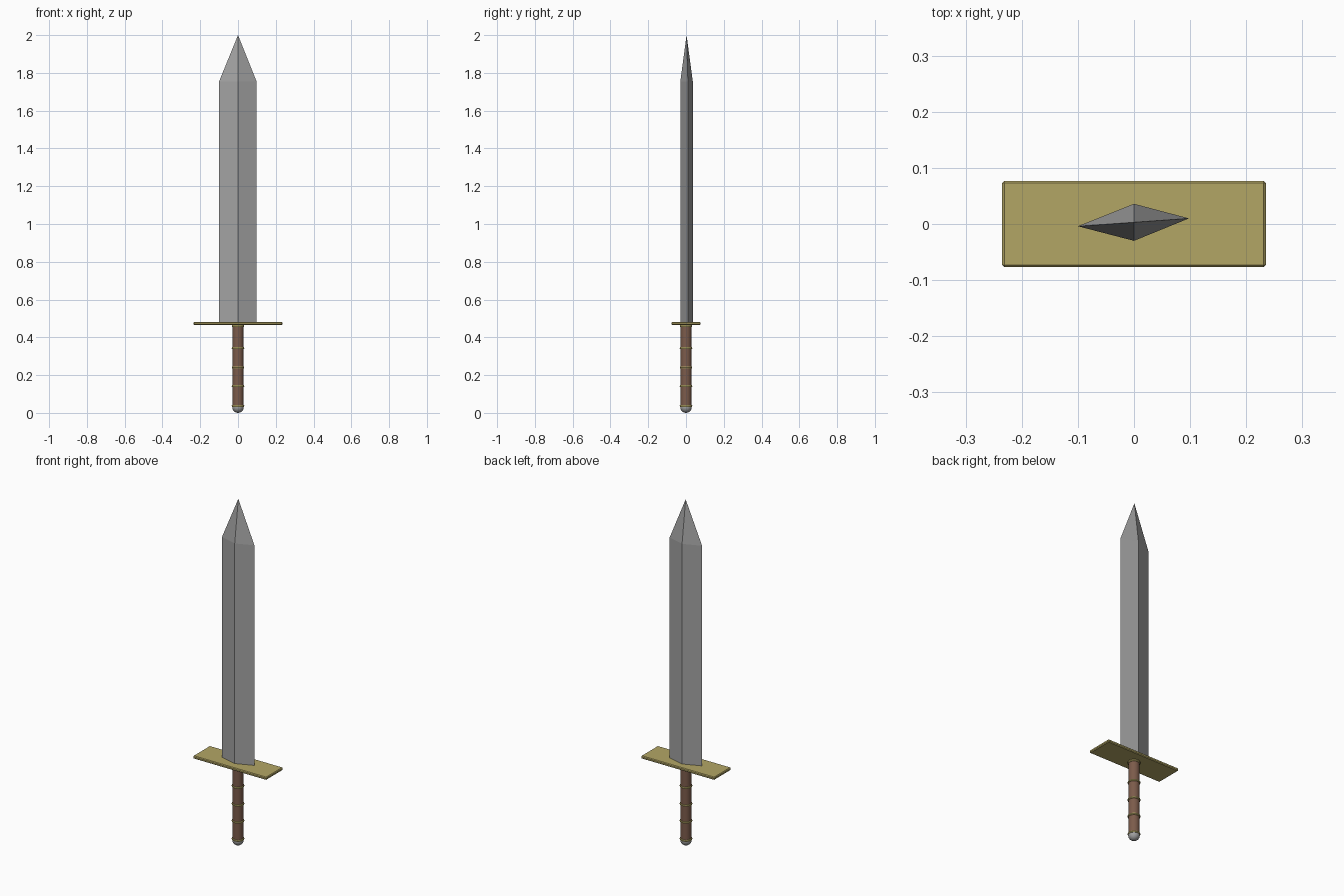
import bpy
import bmesh

cube = bpy.data.objects.get("Cube")
if cube:
    bpy.data.objects.remove(cube, do_unlink=True)


def material(name, rgb):
    m = bpy.data.materials.new(name)
    m.use_nodes = True
    m.diffuse_color = (*rgb, 1)
    bsdf = next(n for n in m.node_tree.nodes if n.type == 'BSDF_PRINCIPLED')
    bsdf.inputs["Base Color"].default_value = (*rgb, 1)
    return m


steel = material("steel grey", (0.36, 0.36, 0.36))
gold = material("dull gold", (0.45, 0.38, 0.13))
leather = material("brown leather", (0.20, 0.105, 0.07))


def finish(name, mat, smooth=False):
    ob = bpy.context.object
    ob.name = ob.data.name = name
    ob.data.materials.append(mat)
    if smooth:
        bpy.ops.object.shade_smooth_by_angle()
    return ob


# Blade: slightly skewed diamond section rising to a point
SECTION = [(-0.1, -0.004), (0, -0.03), (0.098, 0.01), (0, 0.036)]
bm = bmesh.new()
low, high = [[bm.verts.new((x, y, z)) for x, y in SECTION] for z in (0.475, 1.755)]
tip = bm.verts.new((0, 0.003, 2))
bm.faces.new(low[::-1])
for i in range(4):
    j = (i + 1) % 4
    bm.faces.new((low[i], low[j], high[j], high[i]))
    bm.faces.new((high[i], high[j], tip))
mesh = bpy.data.meshes.new("blade")
bm.to_mesh(mesh)
bm.free()
blade = bpy.data.objects.new("blade", mesh)
blade.data.materials.append(steel)
bpy.context.collection.objects.link(blade)

# Guard: thin plate with bevelled edges
bpy.ops.mesh.primitive_cube_add(size=1, location=(0, 0, 0.474))
bpy.context.object.scale = (0.47, 0.154, 0.016)
bpy.ops.object.transform_apply(location=False, rotation=False, scale=True)
guard = finish("guard", gold)
bevel = guard.modifiers.new("edge", 'BEVEL')
bevel.width = 0.004
bevel.segments = 1

# Grip
bpy.ops.mesh.primitive_cylinder_add(vertices=32, radius=0.029, depth=0.435, location=(0, 0, 0.2525))
finish("grip", leather, True)

# Gold bands around the grip
for n, z in enumerate((0.037, 0.142, 0.24, 0.343, 0.46)):
    bpy.ops.mesh.primitive_torus_add(major_segments=32, minor_segments=8, major_radius=0.027,
                                     minor_radius=0.0065, location=(0, 0, z))
    finish(f"grip_band_{n + 1}", gold, True)

# Round pommel
bpy.ops.mesh.primitive_uv_sphere_add(segments=32, ring_count=16, radius=0.03, location=(0, 0, 0.03))
finish("pommel", steel, True)
